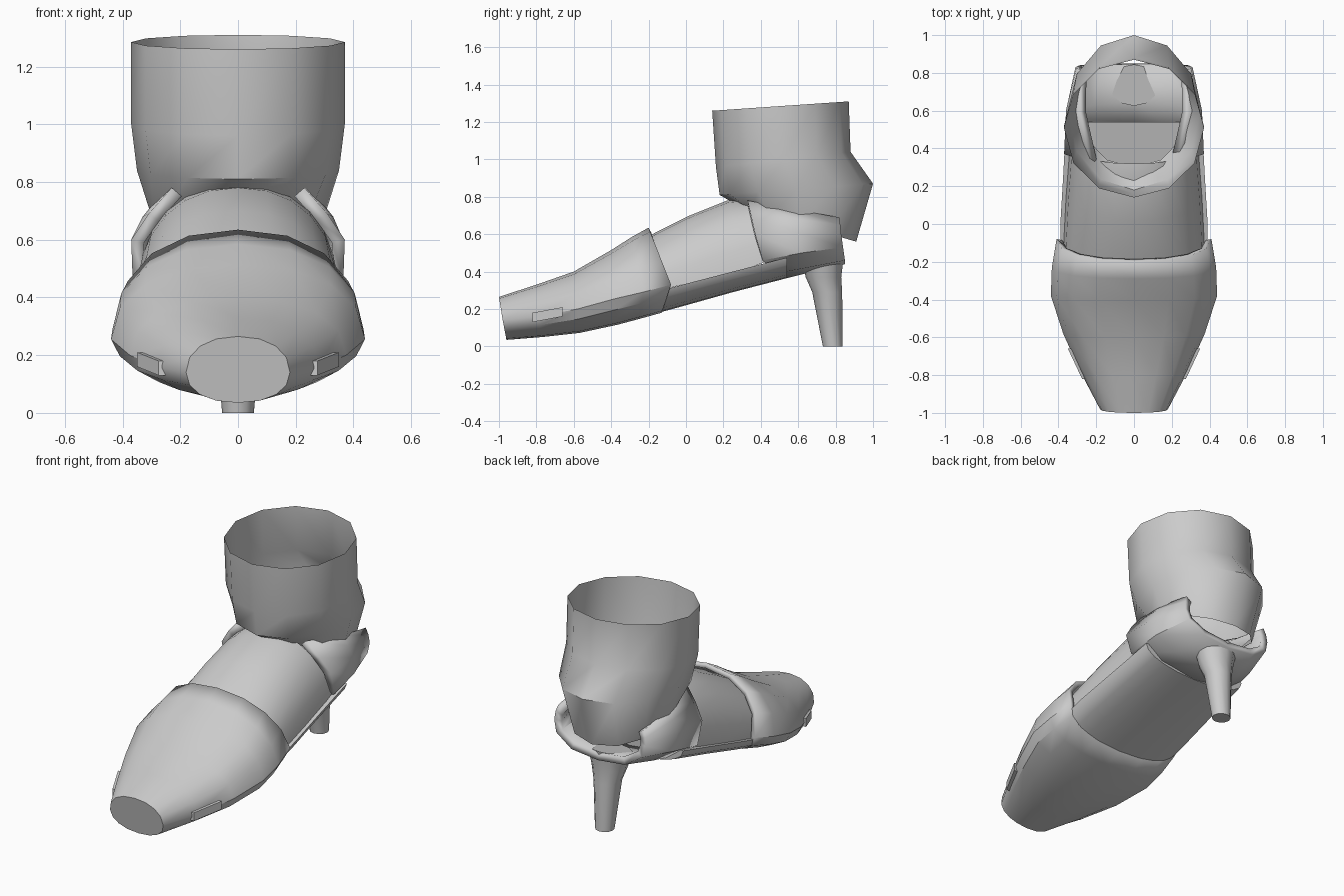
import bpy, bmesh, math
from mathutils import Vector

old = bpy.data.objects.get("Cube")
if old:
    bpy.data.objects.remove(old)

grey = bpy.data.materials.new("plain_grey")
grey.use_nodes = True
grey.diffuse_color = (0.6, 0.6, 0.6, 1)
grey.node_tree.nodes["Principled BSDF"].inputs["Base Color"].default_value = (0.6, 0.6, 0.6, 1)


def section(top, mid, bottom, half_width, start=0, end=360, steps=16, n=2.2):
    """Rounded cross-section; top, mid and bottom are (y, z) on the centre plane."""
    points = []
    for i in range(steps + 1):
        a = math.radians(start + (end - start) * i / steps)
        c, s = math.cos(a), math.sin(a)
        x = math.copysign(abs(c) ** (2 / n), c) * half_width
        rise = abs(s) ** (2 / n)
        target = top if s > 0 else bottom
        y, z = (m + (t - m) * rise for m, t in zip(mid, target))
        points.append(Vector((x, y, z)))
    return points[:-1] if end - start == 360 else points


def loft(name, rings, closed=True, caps=(False, False), thickness=0, angle=35):
    bm = bmesh.new()
    rows = [[bm.verts.new(p) for p in ring] for ring in rings]
    count = len(rows[0])
    for a, b in zip(rows, rows[1:]):
        for i in range(count if closed else count - 1):
            j = (i + 1) % count
            bm.faces.new((a[i], a[j], b[j], b[i]))
    for row, cap in zip((rows[0], rows[-1]), caps):
        if cap:
            bm.faces.new(row)
    bmesh.ops.recalc_face_normals(bm, faces=bm.faces)
    return finish(name, bm, thickness, angle)


def finish(name, bm, thickness=0, angle=35):
    mesh = bpy.data.meshes.new(name)
    bm.to_mesh(mesh)
    bm.free()
    obj = bpy.data.objects.new(name, mesh)
    bpy.context.collection.objects.link(obj)
    mesh.materials.append(grey)
    if thickness:
        solid = obj.modifiers.new("thickness", "SOLIDIFY")
        solid.thickness = thickness
        solid.offset = -1
    bpy.ops.object.select_all(action="DESELECT")
    obj.select_set(True)
    bpy.context.view_layer.objects.active = obj
    bpy.ops.object.shade_smooth_by_angle(angle=math.radians(angle))
    return obj


# Toe box: blunt tip widening to the ball of the foot
toe = [
    ((-1.0, .265), (-.98, .14), (-.96, .035), .18),
    ((-.8, .33), (-.79, .16), (-.77, .05), .28),
    ((-.6, .40), (-.58, .20), (-.57, .072), .375),
    ((-.4, .515), (-.38, .255), (-.37, .115), .44),
    ((-.29, .585), (-.23, .29), (-.25, .147), .435),
    ((-.2, .635), (-.08, .33), (-.13, .18), .41),
]
loft("toe_box", [section(*s) for s in toe], caps=(True, False), thickness=.03)

# Instep: upper shell rising to the ankle
instep = [
    ((-.3, .53), (-.2, .28), .375),
    ((-.17, .605), (-.06, .32), .37),
    ((.02, .70), (.14, .37), .36),
    ((.22, .78), (.34, .42), .345),
    ((.32, .79), (.42, .45), .34),
]
loft("instep", [section(t, m, m, w, 0, 180, 12) for t, m, w in instep], closed=False)

# Sole: curved underside with a flat insole and a narrow ledge
sole = [
    ((-.2, .28), (-.2, .165), .39),
    ((.0, .335), (.0, .22), .39),
    ((.25, .40), (.25, .29), .375),
    ((.54, .475), (.54, .365), .36),
]
loft("sole", [section(m, m, b, w, 180, 360, 10) for m, b, w in sole], caps=(True, True))

# Heel cup: thick U-shaped band, open at the top and back
half_profiles = [
    [(.23, .33, .78), (.31, .35, .69), (.37, .37, .60), (.365, .41, .46),
     (.25, .48, .39), (0, .52, .36)],
    [(.29, .59, .73), (.33, .59, .68), (.36, .60, .61), (.35, .62, .50),
     (.23, .64, .42), (0, .66, .395)],
    [(.29, .82, .69), (.305, .825, .65), (.31, .83, .60), (.29, .84, .53),
     (.18, .85, .46), (0, .85, .44)],
]
cup = [[Vector(p) for p in h] + [Vector((-x, y, z)) for x, y, z in reversed(h[:-1])]
       for h in half_profiles]
cup_obj = loft("heel_cup", cup, closed=False, thickness=.045)

# Ankle cuff: open tube with a pointed bulge behind the heel
cuff = [
    ((.14, 1.26), (.87, 1.31), .37),
    ((.16, .96), (.88, 1.04), .37),
    ((.18, .81), (1.0, .87), .35),
    ((.30, .74), (.91, .56), .29),
]
rings = []
for front, back, width in cuff:
    middle = tuple((f + b) / 2 for f, b in zip(front, back))
    rings.append(section(front, middle, back, width, steps=12, n=2))
loft("ankle_cuff", rings)

# Stiletto heel
heel = [(.735, .47, .13, .11), (.735, .37, .105, .095), (.755, .29, .08, .08),
        (.785, 0, .055, .053)]
loft("stiletto_heel", [
    [Vector((rx * math.cos(a), y + ry * math.sin(a), z + (.02 * math.sin(a) if z > .4 else 0)))
     for a in (math.tau * i / 12 for i in range(12))]
    for y, z, rx, ry in heel], caps=(True, True))

# Small side tabs near the toe
for side, name in ((1, "left_tab"), (-1, "right_tab")):
    bm = bmesh.new()
    ends = []
    for x, y, z in ((.275, -.82, .18), (.35, -.66, .21)):
        ends.append([Vector((side * (x + dx), y, z + dz))
                     for dx, dz in ((0, 0), (-.06, 0), (-.06, -.05), (0, -.05))])
    bm.free()
    loft(name, ends, caps=(True, True))
